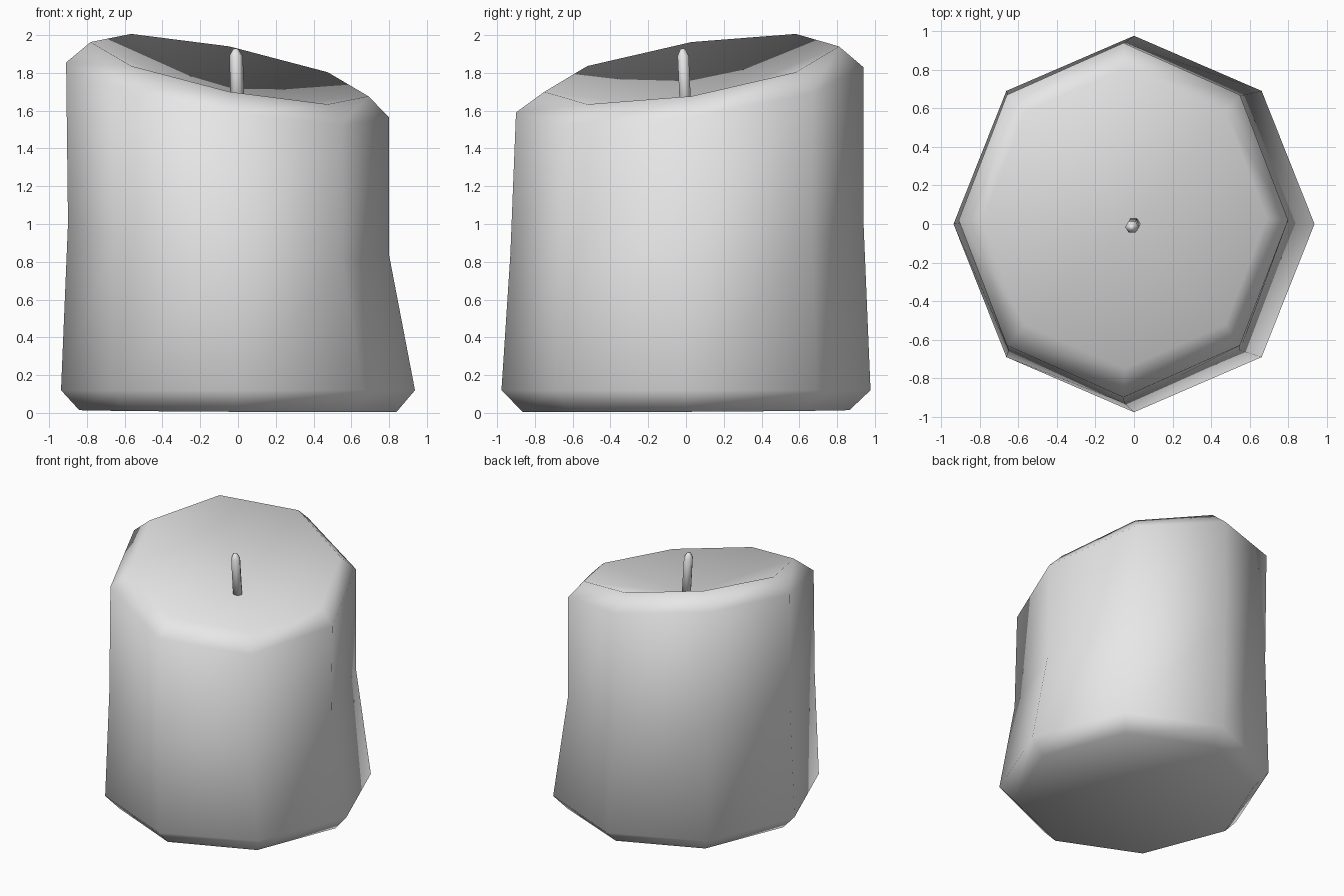
import bpy, bmesh, math

cube = bpy.data.objects.get("Cube")
if cube:
    bpy.data.objects.remove(cube, do_unlink=True)

wax = bpy.data.materials.new("pale_grey")
wax.diffuse_color = (0.8, 0.8, 0.8, 1)
wax.use_nodes = True
for node in wax.node_tree.nodes:
    if node.type == 'BSDF_PRINCIPLED':
        node.inputs["Base Color"].default_value = (0.8, 0.8, 0.8, 1)


def loft(name, sides, rings, bottom, top):
    """Skin tilted elliptical rings and close both ends with a fan.
    Each ring: centre x, y, z, radius x, y, slope along x, y."""
    bm = bmesh.new()
    loops = []
    for cx, cy, cz, rx, ry, sx, sy in rings:
        loop = []
        for i in range(sides):
            a = 2 * math.pi * i / sides
            dx, dy = rx * math.cos(a), ry * math.sin(a)
            loop.append(bm.verts.new((cx + dx, cy + dy, cz + sx * dx + sy * dy)))
        loops.append(loop)
    low, high = bm.verts.new(bottom), bm.verts.new(top)
    for i in range(sides):
        j = (i + 1) % sides
        for a, b in zip(loops, loops[1:]):
            bm.faces.new((a[i], a[j], b[j], b[i]))
        bm.faces.new((low, loops[0][j], loops[0][i]))
        bm.faces.new((high, loops[-1][i], loops[-1][j]))
    for f in bm.faces:
        f.smooth = True
    bmesh.ops.recalc_face_normals(bm, faces=bm.faces)
    mesh = bpy.data.meshes.new(name)
    bm.to_mesh(mesh)
    bm.free()
    mesh.materials.append(wax)
    obj = bpy.data.objects.new(name, mesh)
    bpy.context.collection.objects.link(obj)
    return obj


# Wax body: chamfered base, waisted wall, slanted rim around a shallow dish
loft("candle_body", 8, [
    (0, 0, 0.01, 0.84, 0.865, -0.005, 0.005),
    (0, 0, 0.12, 0.937, 0.977, 0, 0),
    (-0.05, 0.005, 0.92, 0.85, 0.935, -0.1, 0.09),
    (-0.055, 0.02, 1.71, 0.855, 0.92, -0.17, 0.13),
    (-0.045, 0.03, 1.82, 0.735, 0.78, -0.195, 0.154),
], (0, 0, 0.02), (-0.01, 0, 1.61))

# Wick: slim, slightly leaning, with a tapered tip
loft("wick", 6, [
    (0, 0, 1.56, 0.037, 0.035, 0, 0),
    (-0.01, -0.015, 1.89, 0.036, 0.034, 0, 0),
    (-0.012, -0.017, 1.925, 0.015, 0.015, 0, 0),
], (0, 0, 1.56), (-0.012, -0.017, 1.93))
